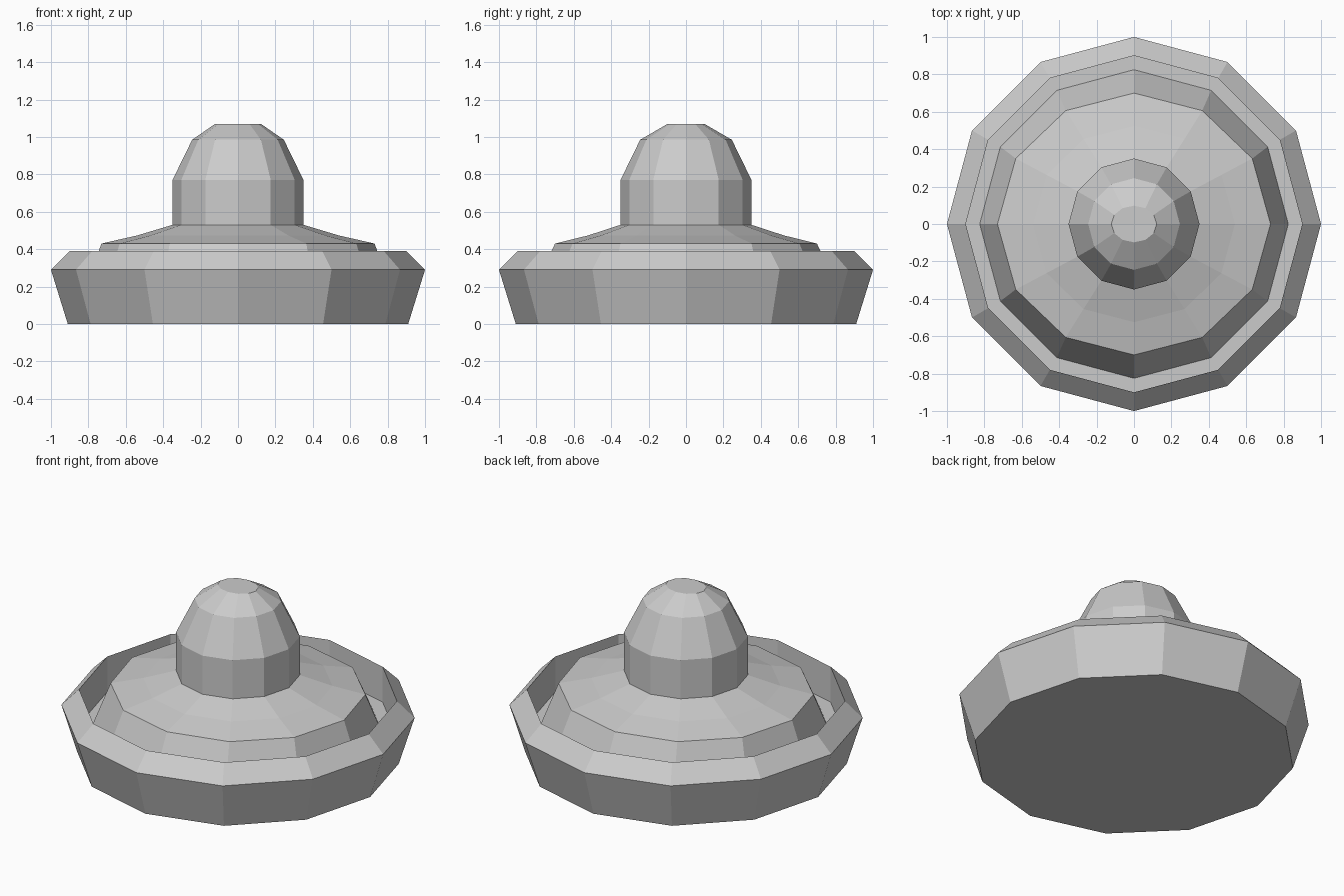
import bpy, bmesh
from math import sin, cos, pi

if "Cube" in bpy.data.objects:
    bpy.data.objects.remove(bpy.data.objects["Cube"])

SIDES = 12


def lathe(name, profile, cap_start=False, cap_end=False):
    """Sweep (rx, ry, z) rings, listed from the outside inward, into a faceted shell."""
    bm = bmesh.new()
    rings = [[bm.verts.new((rx * cos(2 * pi * i / SIDES), ry * sin(2 * pi * i / SIDES), z))
              for i in range(SIDES)] for rx, ry, z in profile]
    for a, b in zip(rings, rings[1:]):
        for i in range(SIDES):
            j = (i + 1) % SIDES
            bm.faces.new((a[i], a[j], b[j], b[i]))
    if cap_start:
        bm.faces.new(rings[0][::-1])
    if cap_end:
        bm.faces.new(rings[-1])
    mesh = bpy.data.meshes.new(name)
    bm.to_mesh(mesh)
    bm.free()
    obj = bpy.data.objects.new(name, mesh)
    bpy.context.collection.objects.link(obj)
    return obj


# Basin: flared wall, bevelled rim, inner wall and groove floor
lathe("basin", [(0.91, 0.91, 0), (1, 1, 0.29), (0.9, 0.9, 0.39),
                (0.9, 0.9, 0.17), (0.825, 0.825, 0.17)], cap_start=True)

# Raised centre plate: steep skirt, then a shallow concave slope to the knob
lathe("centre_plate", [(0.825, 0.825, 0.17), (0.73, 0.70, 0.43),
                       (0.54, 0.525, 0.473), (0.35, 0.35, 0.53)])

# Domed knob
lathe("knob", [(0.35, 0.35, 0.53), (0.35, 0.35, 0.77),
               (0.245, 0.245, 0.985), (0.122, 0.098, 1.07)], cap_end=True)
